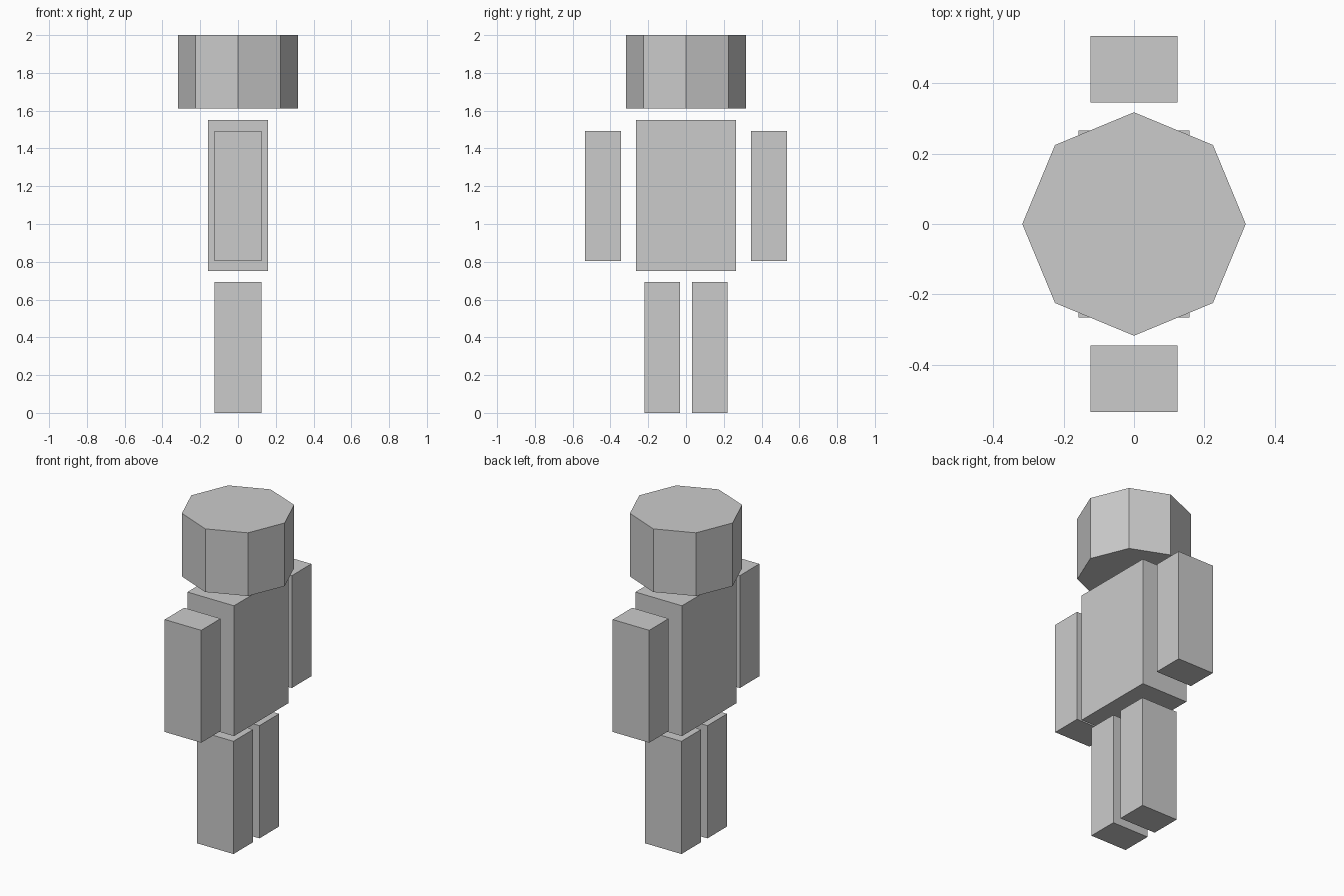
import bpy
import math

if "Cube" in bpy.data.objects:
    bpy.data.objects.remove(bpy.data.objects["Cube"])

grey = bpy.data.materials.new("light grey")
grey.diffuse_color = (0.6, 0.6, 0.6, 1)
grey.use_nodes = True
grey.node_tree.nodes["Principled BSDF"].inputs["Base Color"].default_value = grey.diffuse_color


def box(name, x, y, z):
    """Box spanning the given (min, max) ranges."""
    spans = (x, y, z)
    bpy.ops.mesh.primitive_cube_add(size=1, location=[(a + b) / 2 for a, b in spans])
    ob = bpy.context.object
    ob.name = name
    ob.scale = [b - a for a, b in spans]
    bpy.ops.object.transform_apply(location=False, rotation=False, scale=True)
    ob.data.materials.append(grey)


# Torso, wide along y
box("torso", (-0.158, 0.158), (-0.265, 0.265), (0.75, 1.55))

# Paired limbs on both sides of the torso
for side, label in ((1, "left"), (-1, "right")):
    box(label + "_arm", (-0.124, 0.124), sorted((side * 0.345, side * 0.534)), (0.803, 1.493))
    box(label + "_leg", (-0.124, 0.124), sorted((side * 0.031, side * 0.221)), (0.0, 0.692))

# Eight-sided head with corners on the axes
bpy.ops.mesh.primitive_cylinder_add(vertices=8, radius=0.317, depth=0.388, location=(0, 0, 1.806))
head = bpy.context.object
head.name = "head"
head.data.materials.append(grey)
